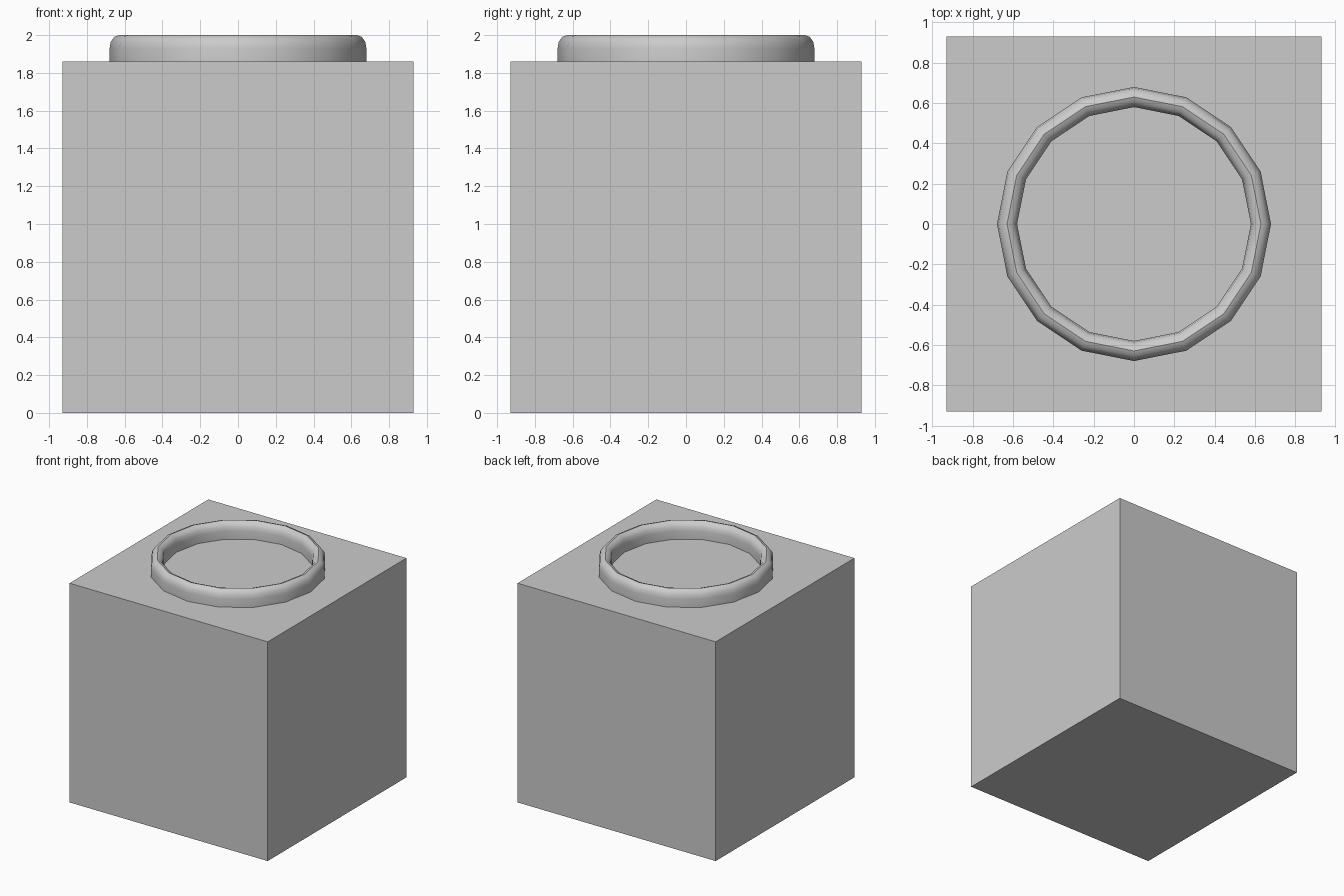
import bpy, bmesh
from math import sin, cos, pi, radians

if "Cube" in bpy.data.objects:
    bpy.data.objects.remove(bpy.data.objects["Cube"])

# Cube body
bpy.ops.mesh.primitive_cube_add(size=1.86, location=(0, 0, 0.93))
bpy.context.object.name = "body"

# Raised rim on top: straight walls with a rounded crown, swept in 16 steps
SIDES = 16
profile = [(0.58, 1.86)]
profile += [(0.63 + 0.05 * cos(pi - i * pi / 6), 1.93 + 0.07 * sin(i * pi / 6)) for i in range(7)]
profile += [(0.68, 1.86)]

bm = bmesh.new()
rings = []
for s in range(SIDES):
    a = 2 * pi * s / SIDES
    rings.append([bm.verts.new((r * cos(a), r * sin(a), z)) for r, z in profile])
for s in range(SIDES):
    p, q = rings[s], rings[(s + 1) % SIDES]
    for i in range(len(profile) - 1):
        bm.faces.new((p[i], p[i + 1], q[i + 1], q[i]))
bmesh.ops.recalc_face_normals(bm, faces=bm.faces)
# Outer wall must face outwards
bm.faces.ensure_lookup_table()
bm.normal_update()
top = max(bm.faces, key=lambda f: f.calc_center_median().z)
if top.normal.z < 0:
    bmesh.ops.reverse_faces(bm, faces=bm.faces)
mesh = bpy.data.meshes.new("top_rim")
bm.to_mesh(mesh)
bm.free()
rim = bpy.data.objects.new("top_rim", mesh)
bpy.context.collection.objects.link(rim)

bpy.ops.object.select_all(action='DESELECT')
rim.select_set(True)
bpy.context.view_layer.objects.active = rim
bpy.ops.object.shade_smooth_by_angle(angle=radians(40))
